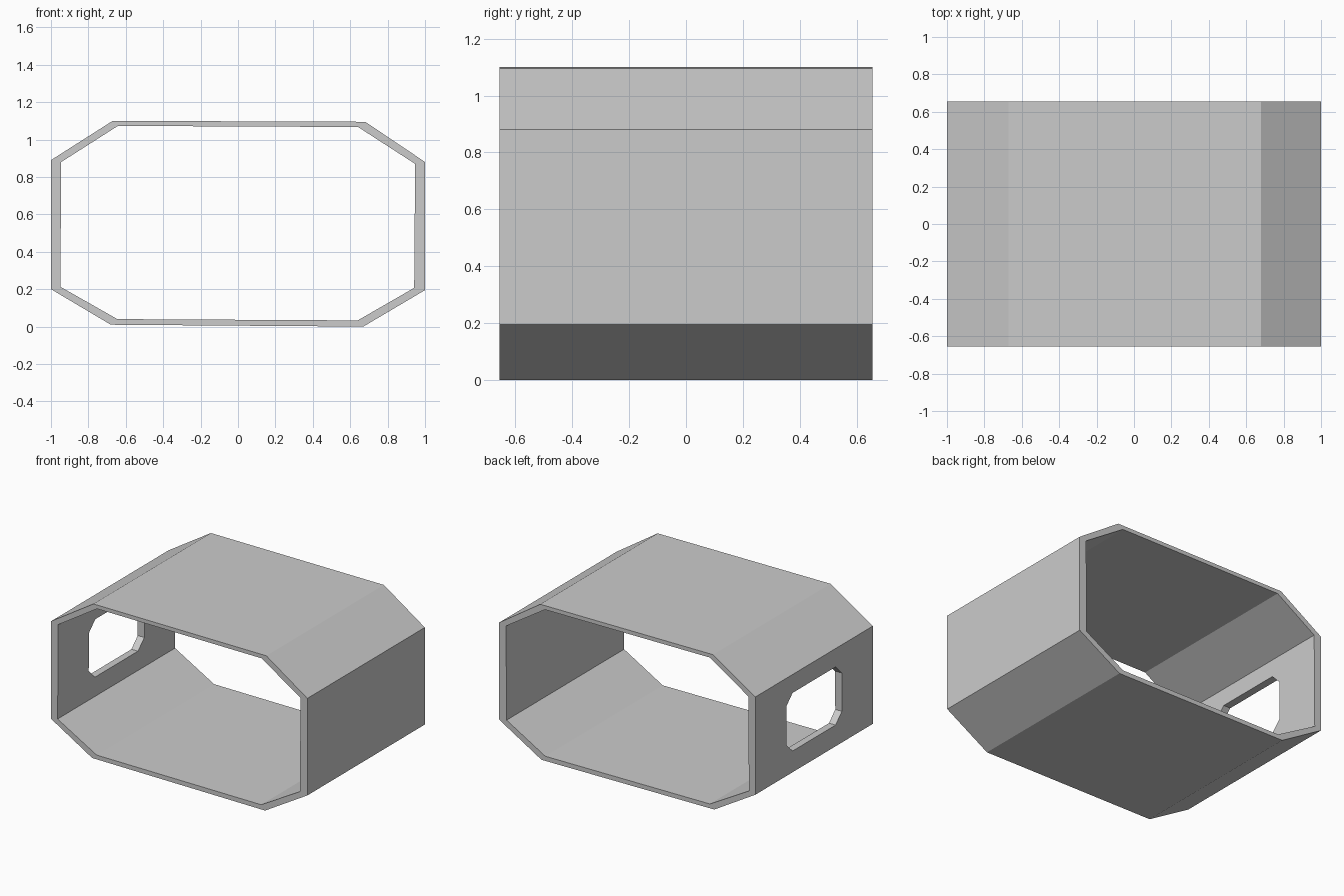
import bpy, bmesh

if "Cube" in bpy.data.objects:
    bpy.data.objects.remove(bpy.data.objects["Cube"])

HALF_DEPTH = 0.655


def new_object(name, bm):
    bmesh.ops.recalc_face_normals(bm, faces=bm.faces)
    mesh = bpy.data.meshes.new(name)
    bm.to_mesh(mesh)
    bm.free()
    obj = bpy.data.objects.new(name, mesh)
    bpy.context.collection.objects.link(obj)
    return obj


# Octagonal tube: outer and inner profiles in x, z, swept from front to back
outer = [(-0.68, 0.01), (0.67, 0.0), (1.0, 0.195), (1.0, 0.88),
         (0.68, 1.095), (-0.67, 1.10), (-1.0, 0.89), (-1.0, 0.20)]
inner = [(-0.645, 0.04), (0.64, 0.033), (0.942, 0.207), (0.947, 0.87),
         (0.642, 1.067), (-0.642, 1.073), (-0.945, 0.88), (-0.95, 0.213)]

bm = bmesh.new()
rings = [[bm.verts.new((x, y, z)) for x, z in profile]
         for profile, y in ((outer, -HALF_DEPTH), (outer, HALF_DEPTH),
                            (inner, HALF_DEPTH), (inner, -HALF_DEPTH))]
for r in range(4):
    a, b = rings[r], rings[(r + 1) % 4]
    for i in range(8):
        j = (i + 1) % 8
        bm.faces.new((a[i], a[j], b[j], b[i]))
shell = new_object("octagonal_shell", bm)

# Chamfered window cut through the left wall
w, low, high, c = 0.31, 0.35, 0.76, 0.07
window = [(-w + c, low), (w - c, low), (w, low + c), (w, high - c),
          (w - c, high), (-w + c, high), (-w, high - c), (-w, low + c)]
bm = bmesh.new()
face = bm.faces.new([bm.verts.new((-1.2, y, z)) for y, z in window])
ext = bmesh.ops.extrude_face_region(bm, geom=[face])["geom"]
bmesh.ops.translate(bm, vec=(0.5, 0, 0),
                    verts=[v for v in ext if isinstance(v, bmesh.types.BMVert)])
cutter = new_object("window_cutter", bm)
cutter.hide_render = True

cut = shell.modifiers.new("window", 'BOOLEAN')
cut.operation = 'DIFFERENCE'
cut.solver = 'EXACT'
cut.object = cutter
bpy.context.view_layer.objects.active = shell
bpy.ops.object.modifier_apply(modifier=cut.name)
bpy.data.objects.remove(cutter)
